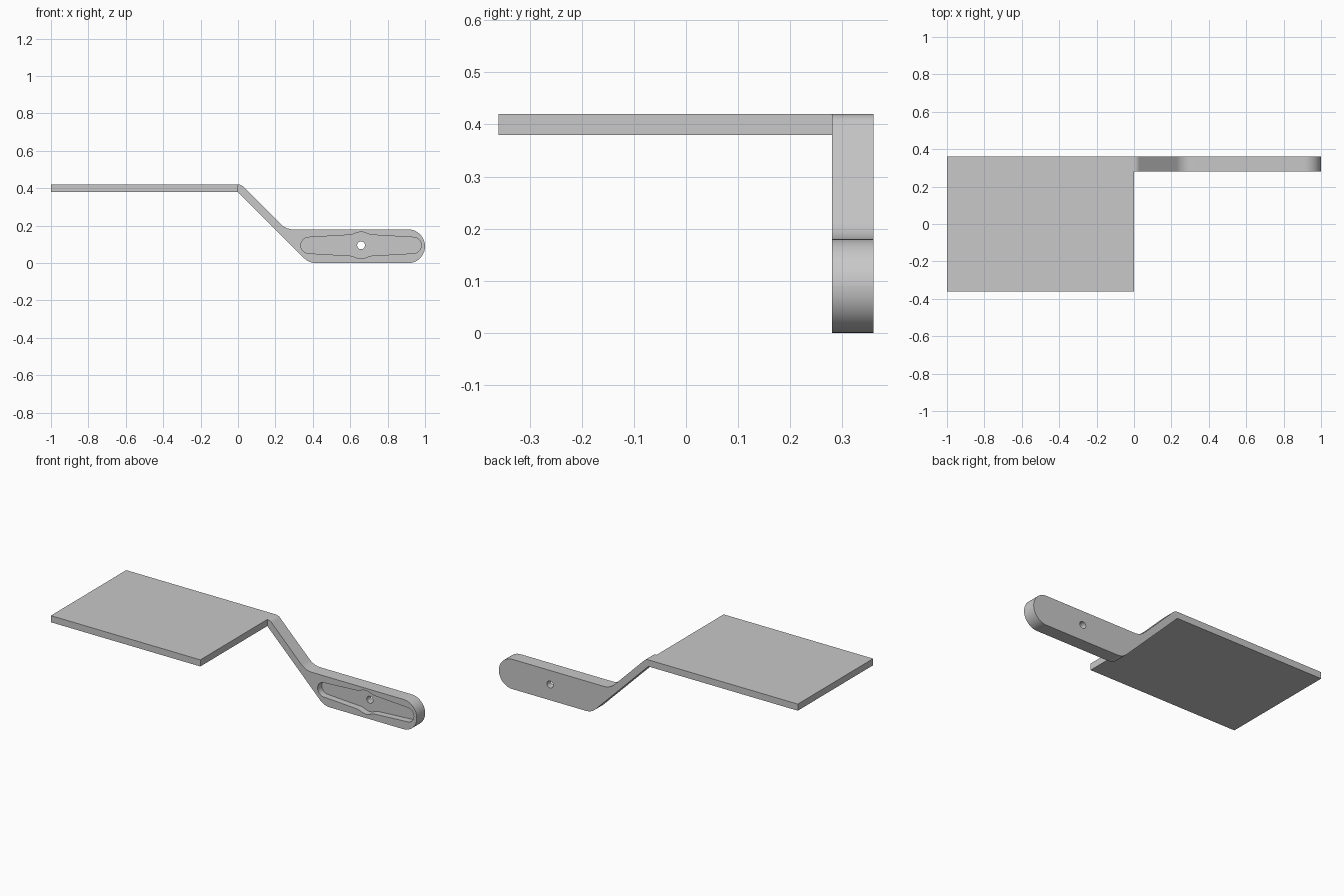
import bpy, bmesh, math
from mathutils import Vector

cube = bpy.data.objects.get("Cube")
if cube:
    bpy.data.objects.remove(cube, do_unlink=True)

grey = bpy.data.materials.new("light grey plastic")
grey.use_nodes = True
grey.diffuse_color = (0.58, 0.58, 0.58, 1)
grey.node_tree.nodes["Principled BSDF"].inputs["Base Color"].default_value = grey.diffuse_color


def rounded(corners, steps=12):
    """Outline in x, z from (x, z, radius) corners, with arcs at the corners."""
    out = []
    for i, (x, z, r) in enumerate(corners):
        p = Vector((x, z))
        if r == 0:
            out.append(p)
            continue
        a = (Vector(corners[i - 1][:2]) - p).normalized()
        b = (Vector(corners[(i + 1) % len(corners)][:2]) - p).normalized()
        half = a.angle(b) / 2
        centre = p + (a + b).normalized() * r / math.sin(half)
        start = p + a * r / math.tan(half) - centre
        end = p + b * r / math.tan(half) - centre
        sweep = math.pi - 2 * half
        for k in range(steps + 1):
            t = k / steps
            out.append(centre + (start * math.sin((1 - t) * sweep)
                                 + end * math.sin(t * sweep)) / math.sin(sweep))
    return out


def prism(name, outline, y0, y1):
    """Extrude an x, z outline from y0 to y1."""
    bm = bmesh.new()
    face = bm.faces.new([bm.verts.new((p[0], y0, p[1])) for p in outline])
    ext = bmesh.ops.extrude_face_region(bm, geom=[face])["geom"]
    verts = [g for g in ext if isinstance(g, bmesh.types.BMVert)]
    bmesh.ops.translate(bm, verts=verts, vec=(0, y1 - y0, 0))
    bmesh.ops.remove_doubles(bm, verts=bm.verts, dist=1e-5)
    bmesh.ops.recalc_face_normals(bm, faces=bm.faces)
    mesh = bpy.data.meshes.new(name)
    bm.to_mesh(mesh)
    bm.free()
    mesh.materials.append(grey)
    obj = bpy.data.objects.new(name, mesh)
    bpy.context.collection.objects.link(obj)
    return obj


def activate(obj):
    bpy.ops.object.select_all(action="DESELECT")
    obj.select_set(True)
    bpy.context.view_layer.objects.active = obj


def cut(obj, cutter):
    mod = obj.modifiers.new("cut", "BOOLEAN")
    mod.operation, mod.solver, mod.object = "DIFFERENCE", "EXACT", cutter
    activate(obj)
    bpy.ops.object.modifier_apply(modifier=mod.name)
    bpy.data.objects.remove(cutter, do_unlink=True)


def circle(cx, cz, r, n=32):
    return [(cx + r * math.cos(2 * math.pi * k / n),
             cz + r * math.sin(2 * math.pi * k / n)) for k in range(n)]


FRONT, BACK = 0.28, 0.36

# Flat rectangular plate
prism("plate", [(-1, 0.38), (0, 0.38), (0, 0.42), (-1, 0.42)], -BACK, BACK)

# Bent arm: sloping strut running into a round-ended mount
arm = prism("arm", rounded([
    (0, 0.38, 0), (0, 0.42, 0), (0.0166, 0.42, 0.0399), (0.2566, 0.18, 0.1),
    (1, 0.18, 0.0899), (1, 0, 0.0899), (0.38, 0, 0.09)]), FRONT, BACK)

# Recess in the mount: tapered double lever with a round hub, from one quarter
HX, HZ, HUB, TIP, REACH = 0.658, 0.095, 0.071, 0.043, 0.322
quarter = [(HUB * math.sin(a), HUB * math.cos(a))
           for a in (math.radians(6 * k) for k in range(6))]
quarter += [(0.05, 0.0565), (0.058, 0.0555), (0.068, 0.055)]
quarter += [(REACH - TIP + TIP * math.sin(a), TIP * math.cos(a))
            for a in (math.pi / 2 * k / 10 for k in range(11))]
right = quarter + [(x, -z) for x, z in reversed(quarter[:-1])]
left = [(-x, z) for x, z in reversed(right[1:-1])]
left = [(x, z) for x, z in left]
recess = [(HX + x, HZ + z) for x, z in right + left]
cut(arm, prism("recess_cutter", recess, FRONT - 0.05, FRONT + 0.04))

# Screw hole right through the mount
cut(arm, prism("hole_cutter", circle(HX, HZ, 0.021), FRONT - 0.05, BACK + 0.05))

activate(arm)
bpy.ops.object.shade_smooth_by_angle(angle=math.radians(30))
